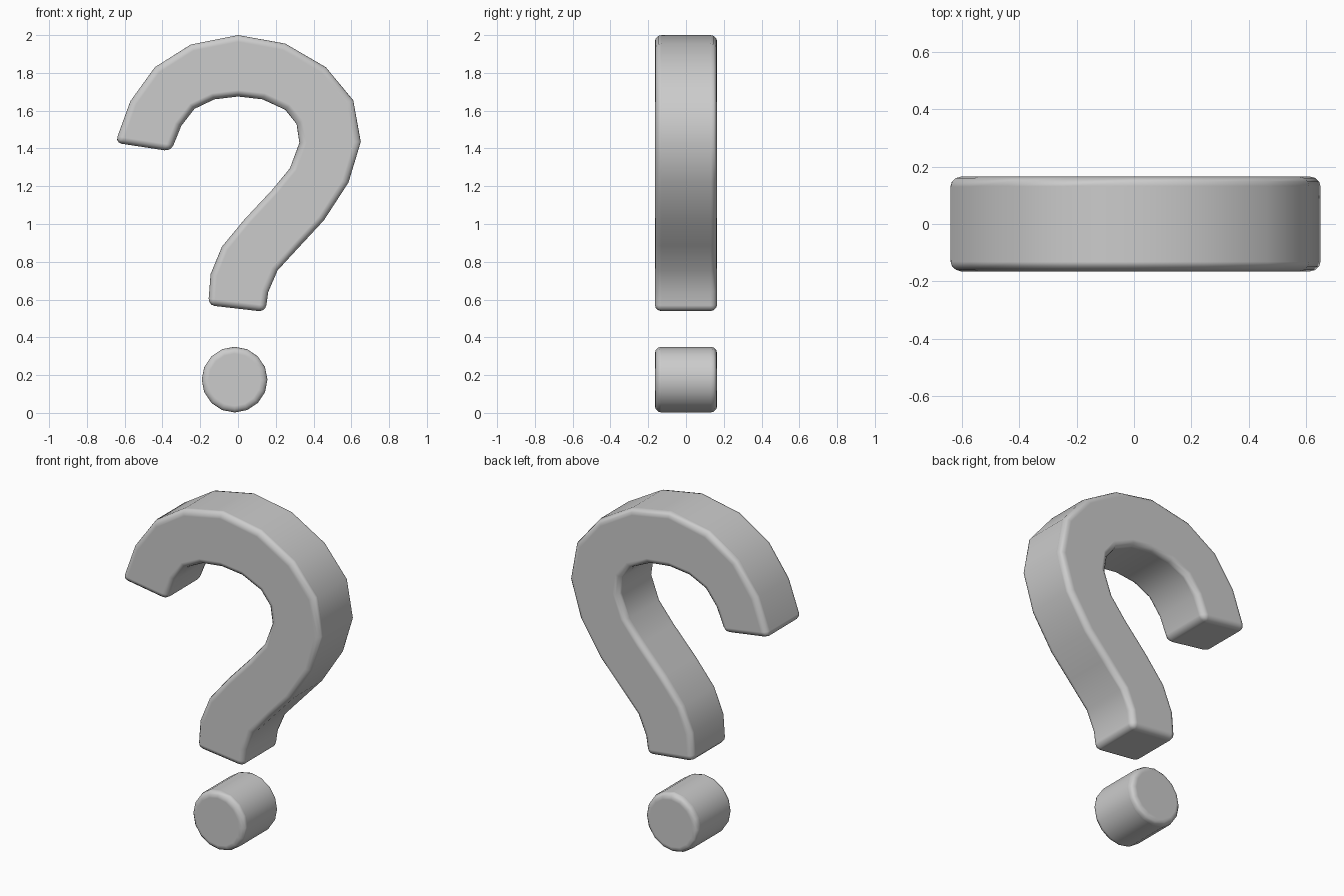
import bpy
import bmesh
import math
from mathutils import Matrix

HALF = 0.165

cube = bpy.data.objects.get("Cube")
if cube:
    bpy.data.objects.remove(cube, do_unlink=True)

grey = bpy.data.materials.new("light grey")
grey.use_nodes = True
colour = (0.6, 0.6, 0.6, 1)
grey.diffuse_color = colour
grey.node_tree.nodes["Principled BSDF"].inputs["Base Color"].default_value = colour


def finish(bm, name):
    """Turn a bmesh into a smooth object with softly rounded rims."""
    bmesh.ops.recalc_face_normals(bm, faces=bm.faces)
    mesh = bpy.data.meshes.new(name)
    bm.to_mesh(mesh)
    bm.free()
    mesh.materials.append(grey)
    mesh.shade_smooth()
    obj = bpy.data.objects.new(name, mesh)
    bpy.context.collection.objects.link(obj)
    bevel = obj.modifiers.new("rounded rim", 'BEVEL')
    bevel.width = 0.035
    bevel.segments = 3
    bevel.limit_method = 'ANGLE'
    bevel.angle_limit = math.radians(50)
    bevel.harden_normals = True
    return obj


# Hook: matching points along its outer and inner edges, end to end
outer = [(-.65, 1.43), (-.57, 1.65), (-.44, 1.83), (-.25, 1.95), (0, 2),
         (.25, 1.955), (.465, 1.83), (.61, 1.655), (.65, 1.435), (.585, 1.22),
         (.455, 1.02), (.33, .885), (.21, .755), (.16, .64), (.145, .535)]
inner = [(-.355, 1.385), (-.30, 1.52), (-.23, 1.61), (-.125, 1.66), (0, 1.675),
         (.13, 1.66), (.25, 1.605), (.31, 1.53), (.325, 1.43), (.275, 1.295),
         (.18, 1.18), (.035, 1.025), (-.085, .88), (-.145, .735), (-.158, .57)]

bm = bmesh.new()
rings = []
for (ox, oz), (ix, iz) in zip(outer, inner):
    corners = [(ox, -HALF, oz), (ox, HALF, oz), (ix, HALF, iz), (ix, -HALF, iz)]
    rings.append([bm.verts.new(c) for c in corners])
for a, b in zip(rings, rings[1:]):
    for i in range(4):
        j = (i + 1) % 4
        bm.faces.new((a[i], a[j], b[j], b[i]))
bm.faces.new(rings[0])
bm.faces.new(rings[-1])
finish(bm, "hook")

# Dot: short cylinder lying front to back
bm = bmesh.new()
place = Matrix.Translation((-.018, 0, .176)) @ Matrix.Rotation(math.pi / 2, 4, 'X')
bmesh.ops.create_cone(bm, cap_ends=True, segments=16, radius1=.174, radius2=.174,
                      depth=2 * HALF, matrix=place)
finish(bm, "dot")
